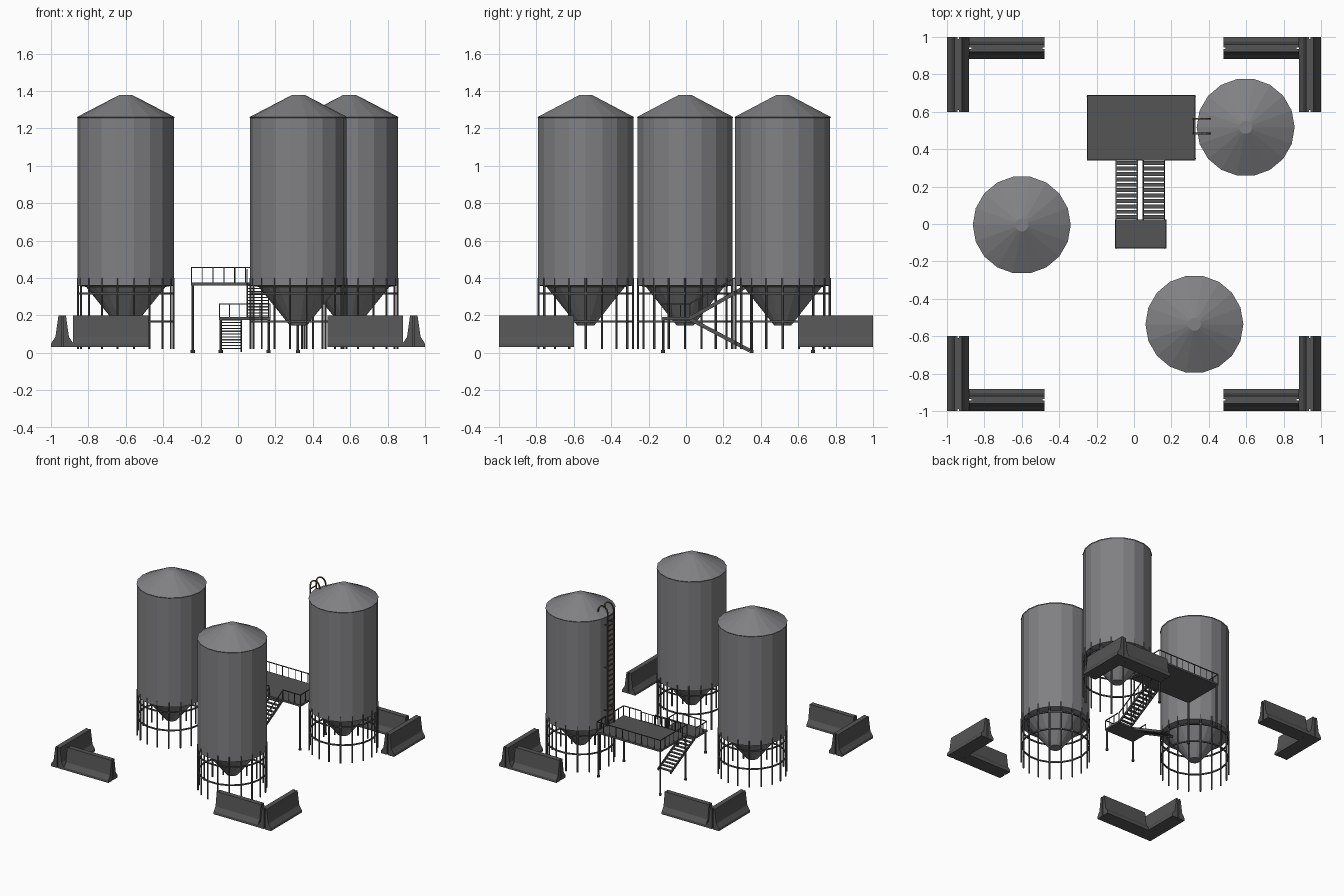
import bpy, bmesh, math
from mathutils import Vector, Matrix

if "Cube" in bpy.data.objects:
    bpy.data.objects.remove(bpy.data.objects["Cube"])


def material(name, rgb):
    m = bpy.data.materials.new(name)
    m.diffuse_color = (*rgb, 1)
    m.use_nodes = True
    m.node_tree.nodes["Principled BSDF"].inputs["Base Color"].default_value = m.diffuse_color
    return m


DARK = material("dark_grey", (0.09, 0.09, 0.09))
GREY = material("mid_grey", (0.22, 0.22, 0.23))
BROWN = material("dull_brown", (0.12, 0.09, 0.06))


def finish(bm, name, mat):
    bmesh.ops.recalc_face_normals(bm, faces=bm.faces)
    me = bpy.data.meshes.new(name)
    bm.to_mesh(me)
    bm.free()
    me.materials.append(mat)
    ob = bpy.data.objects.new(name, me)
    bpy.context.collection.objects.link(ob)
    return ob


def box(bm, lo, hi):
    lo, hi = Vector(lo), Vector(hi)
    s = hi - lo
    bmesh.ops.create_cube(bm, size=1, matrix=Matrix.Translation((lo + hi) / 2) @ Matrix.Diagonal((*s, 1)))


def bar(bm, p, q, w, h=None):
    # rectangular bar from p to q
    p, q = Vector(p), Vector(q)
    d = q - p
    rot = d.to_track_quat('Z', 'Y').to_matrix().to_4x4()
    bmesh.ops.create_cube(bm, size=1, matrix=Matrix.Translation((p + q) / 2) @ rot
                          @ Matrix.Diagonal((w, h or w, d.length, 1)))


def pole(bm, p, q, r, n=8):
    p, q = Vector(p), Vector(q)
    d = q - p
    rot = d.to_track_quat('Z', 'Y').to_matrix().to_4x4()
    bmesh.ops.create_cone(bm, cap_ends=True, segments=n, radius1=r, radius2=r, depth=d.length,
                          matrix=Matrix.Translation((p + q) / 2) @ rot)


def lathe(bm, profile, cx, cy, n=18, closed=False):
    rings = [[bm.verts.new((cx + r * math.cos(k * math.tau / n), cy + r * math.sin(k * math.tau / n), z))
              for k in range(n)] for r, z in profile]
    pairs = list(zip(rings, rings[1:]))
    if closed:
        pairs.append((rings[-1], rings[0]))
    else:
        bm.faces.new(rings[0])
        bm.faces.new(rings[-1])
    for a, b in pairs:
        for k in range(n):
            j = (k + 1) % n
            bm.faces.new((a[k], a[j], b[j], b[k]))


def prism(bm, profile, x0, x1):
    # (y, z) outline extruded along x
    a = [bm.verts.new((x0, y, z)) for y, z in profile]
    b = [bm.verts.new((x1, y, z)) for y, z in profile]
    bm.faces.new(a)
    bm.faces.new(b)
    for i in range(len(a)):
        j = (i + 1) % len(a)
        bm.faces.new((a[i], a[j], b[j], b[i]))


# Silos: faceted tank with roof and hopper, plus ringed leg frame
SILO = [(0.045, 0.145), (0.212, 0.352), (0.258, 0.36), (0.258, 1.255), (0.262, 1.26), (0.035, 1.378)]
for i, (cx, cy) in enumerate([(-0.6, -0.005), (0.597, 0.517), (0.323, -0.536)]):
    bm = bmesh.new()
    lathe(bm, SILO, cx, cy)
    finish(bm, f"silo_tank_{i + 1}", GREY)
    bm = bmesh.new()
    for k in range(18):
        a = k * math.tau / 18
        x, y = cx + 0.256 * math.cos(a), cy + 0.256 * math.sin(a)
        pole(bm, (x, y, 0.02), (x, y, 0.40), 0.006, 6)
    for z in (0.167, 0.317):
        lathe(bm, [(0.25, z - 0.005), (0.26, z - 0.005), (0.26, z + 0.005), (0.25, z + 0.005)], cx, cy, 18, True)
    finish(bm, f"silo_legs_{i + 1}", DARK)

# Barriers: flared profile with a small slot in each end
HALF = [(0.004, 0.03), (0.059, 0.03), (0.059, 0.05), (0.036, 0.085), (0.02, 0.20), (0.004, 0.20)]
FULL = HALF[1:5] + [(-y, z) for y, z in reversed(HALF[1:5])]


def barrier(name, cx, cy, turn):
    bm = bmesh.new()
    prism(bm, FULL, -0.19, 0.19)
    for e in (-1, 1):
        for s in (-1, 1):
            prism(bm, [(s * y, z) for y, z in HALF], e * 0.19, e * 0.201)
    ob = finish(bm, name, DARK)
    ob.location = (cx, cy, 0)
    ob.rotation_euler.z = math.pi / 2 if turn else 0


for sx, side in ((-1, "left"), (1, "right")):
    for sy, end in ((-1, "front"), (1, "back")):
        barrier(f"barrier_{end}_{side}_across", sx * 0.68, sy * 0.94, False)
        barrier(f"barrier_{end}_{side}_along", sx * 0.94, sy * 0.799, True)

# Upper platform and lower landing decks with legs and feet
X0, X1, Y0, Y1, ZP = -0.252, 0.33, 0.34, 0.69, 0.375
LX0, LX1, LY0, LY1, ZL = -0.102, 0.174, -0.132, 0.023, 0.19


def deck(name, x0, x1, y0, y1, top, corners):
    bm = bmesh.new()
    box(bm, (x0, y0, top - 0.015), (x1, y1, top))
    for x, y in corners:
        pole(bm, (x, y, 0.0), (x, y, top - 0.01), 0.007)
        pole(bm, (x, y, 0.0), (x, y, 0.014), 0.011)
    finish(bm, name, DARK)


deck("platform_deck", X0, X1, Y0, Y1, ZP, [(x, y) for x in (X0 + .01, X1 - .01) for y in (Y0 + .01, Y1 - .01)])
deck("landing_deck", LX0, LX1, LY0, LY1, ZL, [(LX0 + .01, LY0 + .01), (LX1 - .01, LY0 + .01)])


# Railings: top rail along a path with thin posts
def railing(name, path, height, drop=0.0):
    bm = bmesh.new()
    up = Vector((0, 0, height))
    for p, q in zip(path, path[1:]):
        p, q = Vector(p), Vector(q)
        bar(bm, p + up, q + up, 0.006)
        n = max(1, round((q - p).length / 0.055))
        for k in range(n + 1):
            c = p.lerp(q, k / n)
            bar(bm, c, c + up, 0.004)
    finish(bm, name, DARK)


a, b, c, d = X0 + .003, X1 - .003, Y0 + .003, Y1 - .003
railing("platform_railing_left", [(0.042, c, ZP), (a, c, ZP), (a, d, ZP), (b, d, ZP), (b, 0.575, ZP)], 0.08)
railing("platform_railing_right", [(0.168, c, ZP), (b, c, ZP), (b, 0.475, ZP)], 0.08)
a, b, c, d = LX0 + .003, LX1 - .003, LY0 + .003, LY1 - .003
railing("landing_railing", [(a, d, ZL), (a, c, ZL), (b, c, ZL), (b, d, ZL)], 0.07)


# Stairs: open treads between two sloping stringers
def stairs(name, x0, x1, low, high, n=11):
    bm = bmesh.new()
    (ya, za), (yb, zb) = low, high
    for x in (x0 + 0.004, x1 - 0.004):
        bar(bm, (x, ya, za), (x, yb, zb), 0.007, 0.02)
    for k in range(n):
        t = (k + 0.5) / n
        y, z = ya + (yb - ya) * t, za + (zb - za) * t
        box(bm, (x0, y - 0.0105, z + 0.001), (x1, y + 0.0105, z + 0.007))
    finish(bm, name, DARK)


stairs("lower_stairs", -0.10, 0.022, (0.34, 0.012), (0.022, 0.18))
stairs("upper_stairs", 0.045, 0.167, (0.022, 0.185), (0.34, 0.365))
for x, side in ((0.048, "left"), (0.164, "right")):
    railing(f"upper_stairs_handrail_{side}", [(x, 0.024, ZL), (x, 0.34, 0.37)], 0.075)

# Ladder: curved rails hooking over the roof edge, with rungs
bm = bmesh.new()
for y in (0.484, 0.563):
    path = [(0.318, y, ZP), (0.318, y, 1.30)]
    path += [(0.361 - 0.043 * math.cos(t), y, 1.30 + 0.05 * math.sin(t))
             for t in (math.pi * k / 6 for k in range(1, 6))]
    path += [(0.406, y, 1.29)]
    for p, q in zip(path, path[1:]):
        bar(bm, p, q, 0.009)
    for z in (0.5, 0.85, 1.2):
        bar(bm, (0.318, y, z), (0.352, y, z), 0.006)
for k in range(22):
    z = 0.41 + k * 0.041
    bar(bm, (0.318, 0.484, z), (0.318, 0.563, z), 0.007)
finish(bm, "silo_ladder", BROWN)
